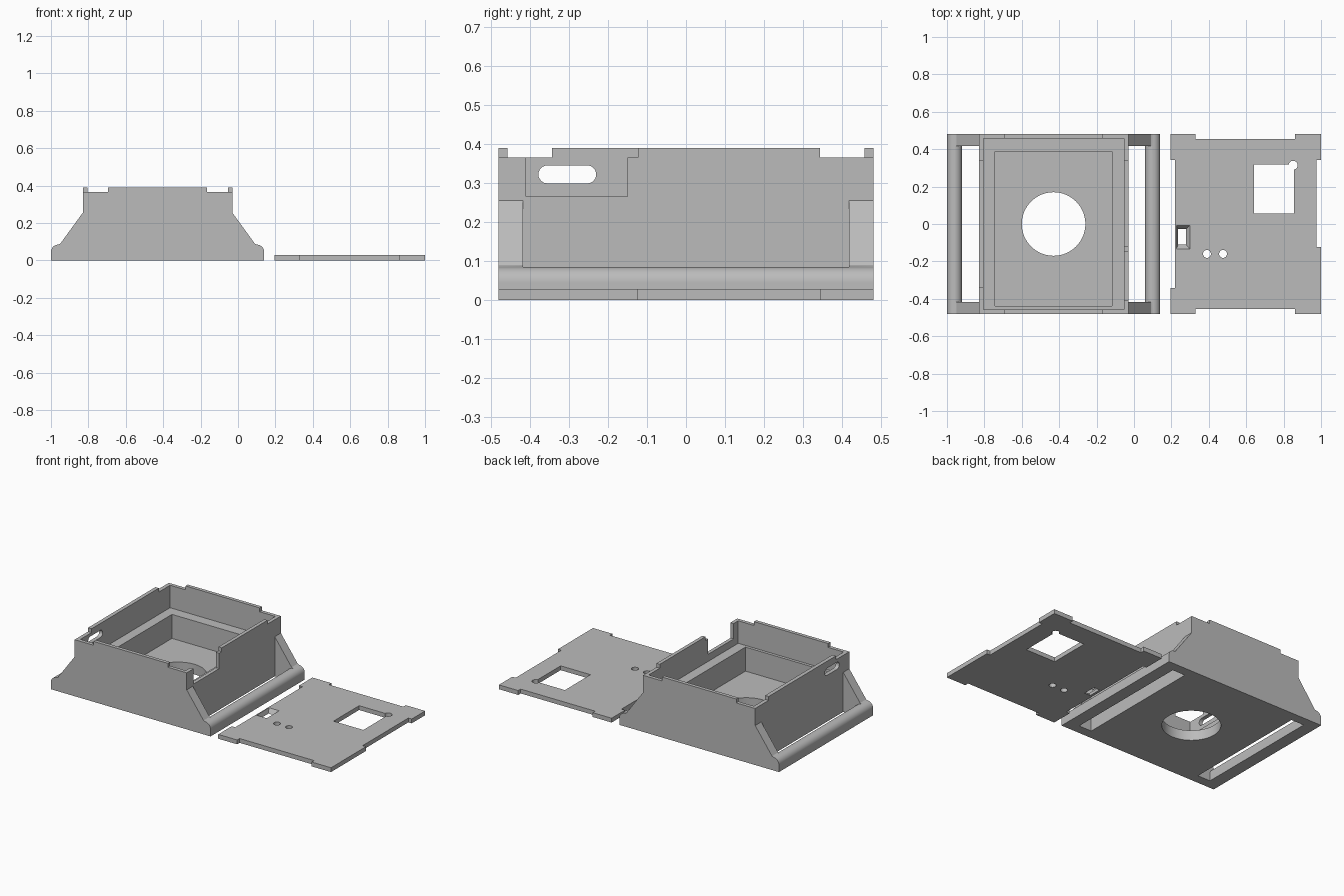
import bpy, bmesh
from math import sin, cos, pi, radians

if "Cube" in bpy.data.objects:
    bpy.data.objects.remove(bpy.data.objects["Cube"])

GREY = (0.5, 0.5, 0.5, 1)
mat = bpy.data.materials.new("plain grey")
mat.use_nodes = True
mat.diffuse_color = GREY
mat.node_tree.nodes["Principled BSDF"].inputs["Base Color"].default_value = GREY

CX = -0.43                      # middle of the housing
HALF, DEPTH, TOP, LIP = 0.4, 0.48, 0.39, 0.365


def prism(name, pts, lo, hi, axis="z"):
    """Extrude a 2D outline along z (x, y points), y (x, z) or x (y, z)."""
    place = {"z": lambda a, b, c: (a, b, c),
             "y": lambda a, b, c: (a, c, b),
             "x": lambda a, b, c: (c, a, b)}[axis]
    bm = bmesh.new()
    rings = [[bm.verts.new(place(a, b, c)) for a, b in pts] for c in (lo, hi)]
    n = len(pts)
    for ring in rings:
        bm.faces.new(ring)
    for i in range(n):
        j = (i + 1) % n
        bm.faces.new((rings[0][i], rings[0][j], rings[1][j], rings[1][i]))
    bmesh.ops.recalc_face_normals(bm, faces=bm.faces)
    mesh = bpy.data.meshes.new(name)
    bm.to_mesh(mesh)
    bm.free()
    mesh.materials.append(mat)
    obj = bpy.data.objects.new(name, mesh)
    bpy.context.collection.objects.link(obj)
    return obj


def rect(x0, x1, y0, y1):
    return [(x0, y0), (x1, y0), (x1, y1), (x0, y1)]


def arc(cx, cy, r, a0, a1, n):
    return [(cx + r * cos(radians(a0 + (a1 - a0) * i / n)),
             cy + r * sin(radians(a0 + (a1 - a0) * i / n))) for i in range(n + 1)]


def circle(cx, cy, r, n=48):
    return arc(cx, cy, r, 0, 360, n)[:-1]


def box(x0, x1, y0, y1, z0, z1):
    return prism("cutter", rect(x0, x1, y0, y1), z0, z1)


def funnel(x0, x1, y0, y1, z0, z1, inner):
    """Rectangular cutter whose lower ring narrows to the inner rectangle."""
    obj = box(x0, x1, y0, y1, z0, z1)
    for v, (x, y) in zip(obj.data.vertices[:4], rect(*inner)):
        v.co.x, v.co.y = x, y
    return obj


def carve(obj, cutters):
    for c in cutters:
        c.hide_render = True
        m = obj.modifiers.new("cut", "BOOLEAN")
        m.operation, m.solver, m.object = "DIFFERENCE", "EXACT", c
    bpy.context.view_layer.update()
    dg = bpy.context.evaluated_depsgraph_get()
    mesh = bpy.data.meshes.new_from_object(obj.evaluated_get(dg))
    obj.modifiers.clear()
    obj.data = mesh
    for c in cutters:
        bpy.data.objects.remove(c)
    bpy.ops.object.select_all(action="DESELECT")
    obj.select_set(True)
    bpy.context.view_layer.objects.active = obj
    bpy.ops.object.shade_smooth_by_angle(angle=radians(25))


# Housing: half profile from the middle outwards, mirrored
RAIL, R, RZ = 0.53, 0.04, 0.045
half = [(HALF, TOP), (HALF, 0.255), (0.52, 0.09)]
half += arc(RAIL, RZ, R, 90, 0, 12) + [(RAIL + R, 0)]
profile = [(CX + x, z) for x, z in half] + [(CX - x, z) for x, z in reversed(half)]
housing = prism("housing", profile, -DEPTH, DEPTH, "y")

cuts = []
for s in (-1, 1):
    # gap between wall and round rail, leaving the end gussets
    gap = [(HALF, -0.1), (HALF, 0.6), (0.7, 0.6), (0.7, RZ + R)]
    gap += arc(RAIL, RZ, R, 90, 180, 12) + [(RAIL - R, -0.1)]
    cuts.append(prism("cutter", [(CX + s * x, z) for x, z in gap], -0.418, 0.418, "y"))
    # lowered rim at the corners
    for t in (-1, 1):
        xs = sorted((CX + s * 0.265, CX + s * 0.45))
        ys = sorted((t * 0.343, t * 0.55))
        cuts.append(box(*xs, *ys, LIP, 0.5))
# stepped cavity and round floor hole
cuts.append(box(-0.805, -0.053, -0.457, 0.457, 0.22, 0.5))
cuts.append(box(-0.743, -0.118, -0.438, 0.388, 0.065, 0.3))
cuts.append(prism("cutter", circle(CX, 0, 0.17, 64), -0.1, 0.1))
# notch in one side wall
cuts.append(box(-0.07, 0, -0.41, -0.15, 0.266, 0.5))
cuts.append(box(-0.07, 0, -0.4, -0.123, LIP, 0.5))
# rounded slot in the other side wall
slot = arc(-0.253, 0.322, 0.023, -90, 90, 12) + arc(-0.355, 0.322, 0.023, 90, 270, 12)
cuts.append(prism("cutter", slot, -0.9, -0.78, "x"))
carve(housing, cuts)

# Cover plate with edge notches that fit the rim tabs
T = 0.028
plate = prism("cover_plate", rect(0.195, 1.0, -DEPTH, DEPTH), 0, T)
cuts = [box(0.33, 0.862, 0.455, 0.6, -0.1, 0.1),
        box(0.33, 0.862, -0.6, -0.455, -0.1, 0.1),
        box(0.1, 0.22, -0.343, 0.343, -0.1, 0.1),
        box(0.976, 1.1, -0.123, 0.343, -0.1, 0.1),
        box(0.642, 0.855, 0.057, 0.318, -0.1, 0.1),
        prism("cutter", circle(0.851, 0.314, 0.024, 32), -0.1, 0.1)]
for x in (0.39, 0.476):
    cuts.append(prism("cutter", circle(x, -0.16, 0.021, 32), -0.1, 0.1))
# tapered rectangular opening
cuts.append(funnel(0.226, 0.3, -0.135, -0.007, 0, T + 0.001, (0.236, 0.278, -0.11, -0.027)))
cuts.append(box(0.236, 0.278, -0.11, -0.027, -0.1, 0.01))
carve(plate, cuts)
